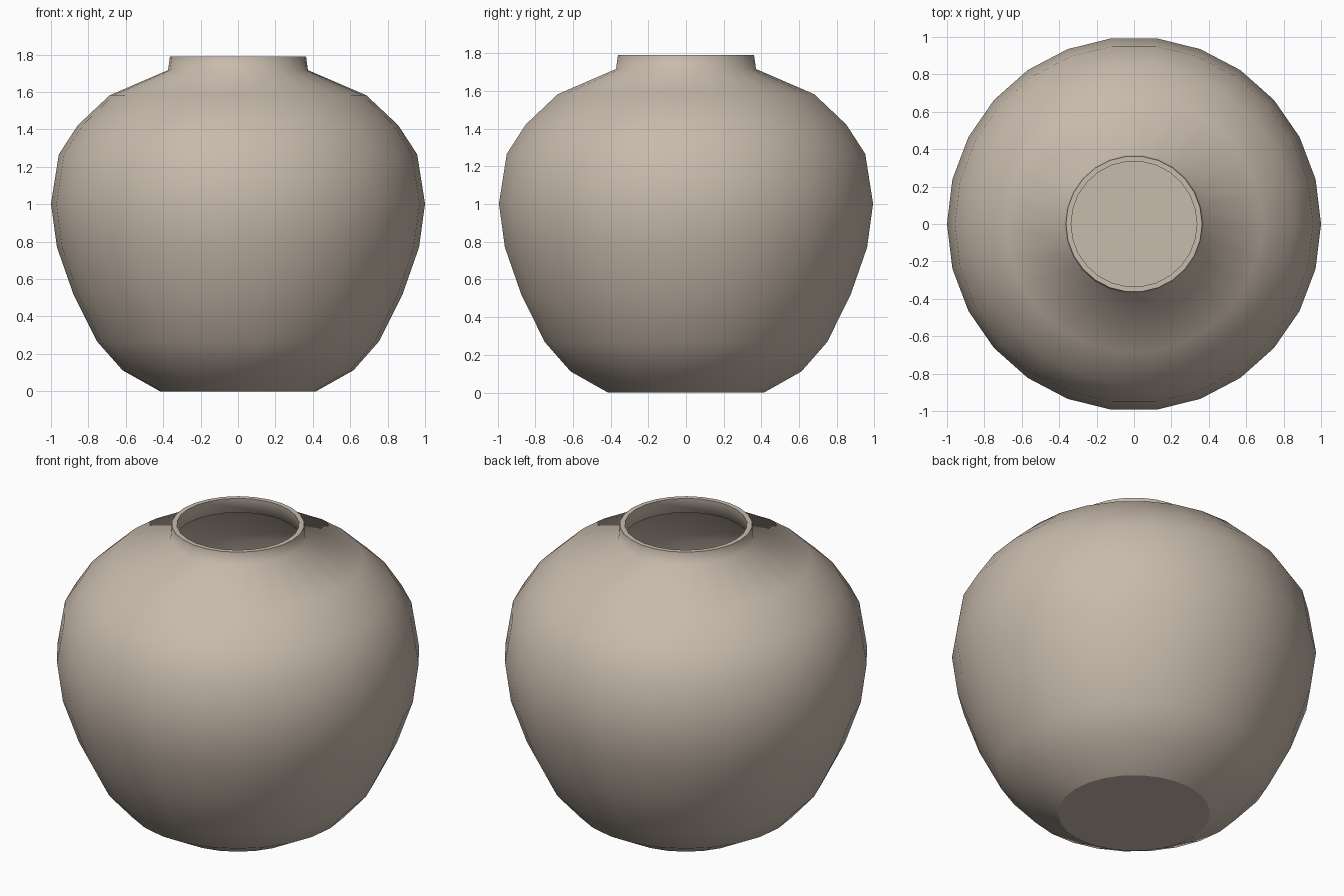
import bpy, bmesh, math

if "Cube" in bpy.data.objects:
    bpy.data.objects.remove(bpy.data.objects["Cube"])

SIDES = 26

clay = bpy.data.materials.new("beige_clay")
clay.diffuse_color = (0.58, 0.495, 0.415, 1)
clay.use_nodes = True
clay.node_tree.nodes["Principled BSDF"].inputs["Base Color"].default_value = clay.diffuse_color

# Outer profile (radius, height) from foot to lip
outer = [(0.417, 0), (0.617, 0.112), (0.754, 0.267), (0.88, 0.519),
         (0.968, 0.77), (1.0, 1.003), (0.958, 1.267), (0.857, 1.422),
         (0.686, 1.583), (0.374, 1.717), (0.364, 1.79)]
# Inner wall follows the outer one, from lip down to a flat floor
inner = [(0.336, 1.79), (0.344, 1.70)]
inner += [(r - 0.025, z - 0.012 if z > 1.3 else z) for r, z in reversed(outer[1:9])]
inner += [(0.41, 0.025)]
profile = outer + inner

bm = bmesh.new()
rings = [[bm.verts.new((r * math.cos(2 * math.pi * i / SIDES),
                        r * math.sin(2 * math.pi * i / SIDES), z))
          for i in range(SIDES)] for r, z in profile]

# Walls are smooth, the rim is flat
rim = len(outer) - 1
for k in range(len(rings) - 1):
    a, b = rings[k], rings[k + 1]
    for i in range(SIDES):
        j = (i + 1) % SIDES
        f = bm.faces.new((a[i], a[j], b[j], b[i]))
        f.smooth = k != rim

# Flat base and inner floor
bm.faces.new(list(reversed(rings[0]))).smooth = False
bm.faces.new(rings[-1]).smooth = False

# Keep the foot, lip and floor edges crisp
for e in bm.edges:
    if any(not f.smooth for f in e.link_faces):
        e.smooth = False

mesh = bpy.data.meshes.new("vase_body")
bm.to_mesh(mesh)
bm.free()
mesh.materials.append(clay)
vase = bpy.data.objects.new("vase_body", mesh)
bpy.context.collection.objects.link(vase)
